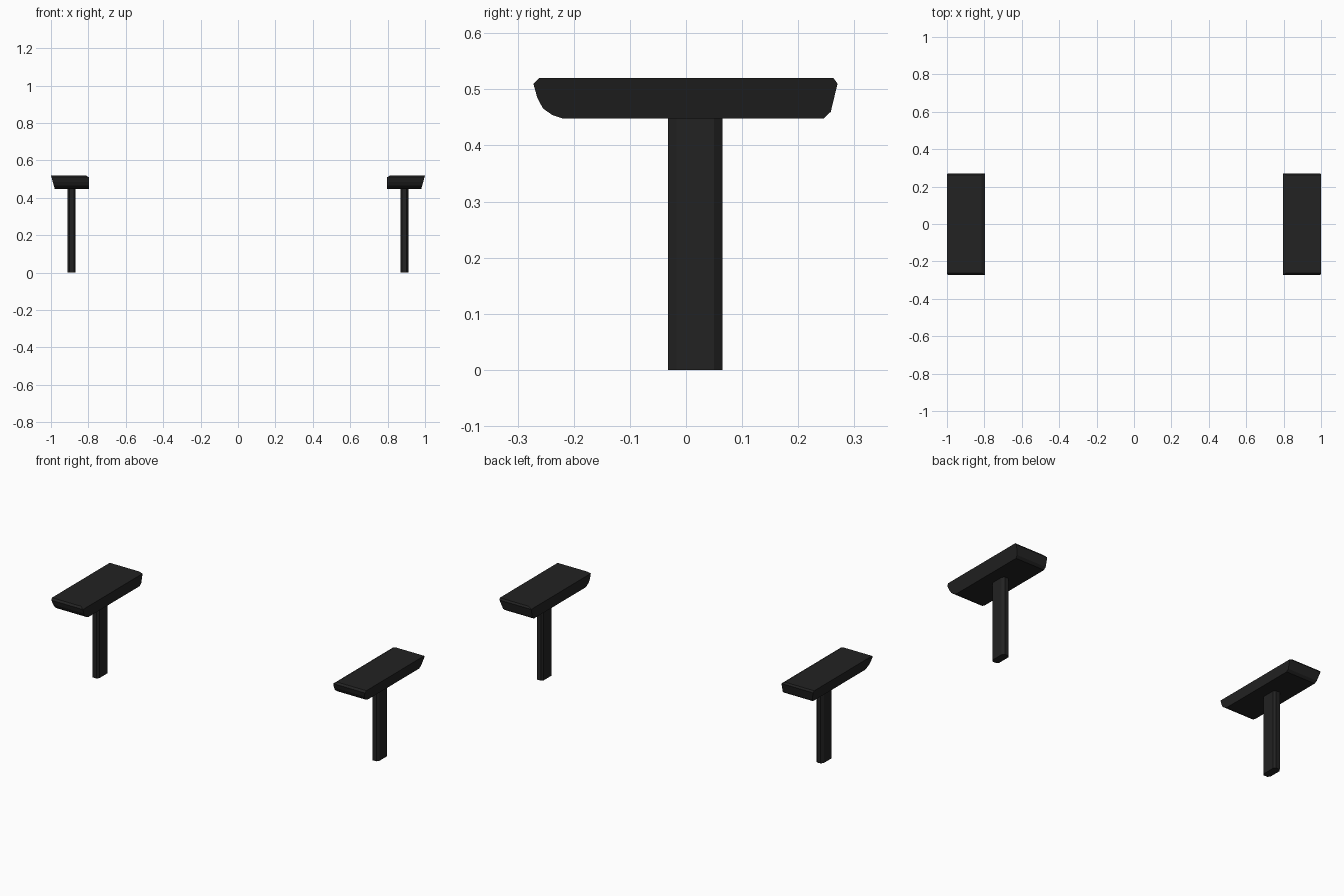
import bpy, bmesh

if "Cube" in bpy.data.objects:
    bpy.data.objects.remove(bpy.data.objects["Cube"])

black = bpy.data.materials.new("matte black plastic")
black.diffuse_color = (0.016, 0.016, 0.016, 1)
black.use_nodes = True
black.node_tree.nodes["Principled BSDF"].inputs["Base Color"].default_value = black.diffuse_color


def make_object(name, bm):
    bmesh.ops.recalc_face_normals(bm, faces=bm.faces[:])
    mesh = bpy.data.meshes.new(name)
    bm.to_mesh(mesh)
    bm.free()
    mesh.materials.append(black)
    obj = bpy.data.objects.new(name, mesh)
    bpy.context.collection.objects.link(obj)


# Side outline of the pad (y, z); first and last points are the top edge
PAD = [(-0.262, 0.52), (-0.272, 0.51), (-0.265, 0.485), (-0.255, 0.466),
       (-0.238, 0.454), (-0.22, 0.448), (0.245, 0.448), (0.258, 0.46),
       (0.27, 0.51), (0.263, 0.52)]

# Post cross-section (x, y), chamfered on all corners
POST = [(0.868, -0.02), (0.878, -0.032), (0.902, -0.032), (0.912, -0.017),
        (0.912, 0.05), (0.902, 0.065), (0.878, 0.065), (0.868, 0.053)]


def pad(name, side):
    bm = bmesh.new()
    # inner edge is chamfered on top, outer side leans outward
    inner = [bm.verts.new((side * (0.815 if z > 0.515 else 0.796), y, z)) for y, z in PAD]
    outer = [bm.verts.new((side * (1.0 - (0.52 - z) * 0.28), y, z)) for y, z in PAD]
    n = len(PAD)
    for i in range(n):
        j = (i + 1) % n
        bm.faces.new((inner[i], inner[j], outer[j], outer[i]))
    bm.faces.new(outer)
    bm.faces.new(inner[1:-1])
    bm.faces.new((inner[0], inner[1], inner[-2], inner[-1]))
    make_object(name, bm)


def post(name, side):
    bm = bmesh.new()
    low = [bm.verts.new((side * x, y, 0)) for x, y in POST]
    high = [bm.verts.new((side * x, y, 0.45)) for x, y in POST]
    n = len(POST)
    for i in range(n):
        j = (i + 1) % n
        bm.faces.new((low[i], low[j], high[j], high[i]))
    bm.faces.new(low)
    bm.faces.new(high)
    make_object(name, bm)


for label, side in (("left", -1), ("right", 1)):
    pad(label + "_armrest_pad", side)
    post(label + "_armrest_post", side)
